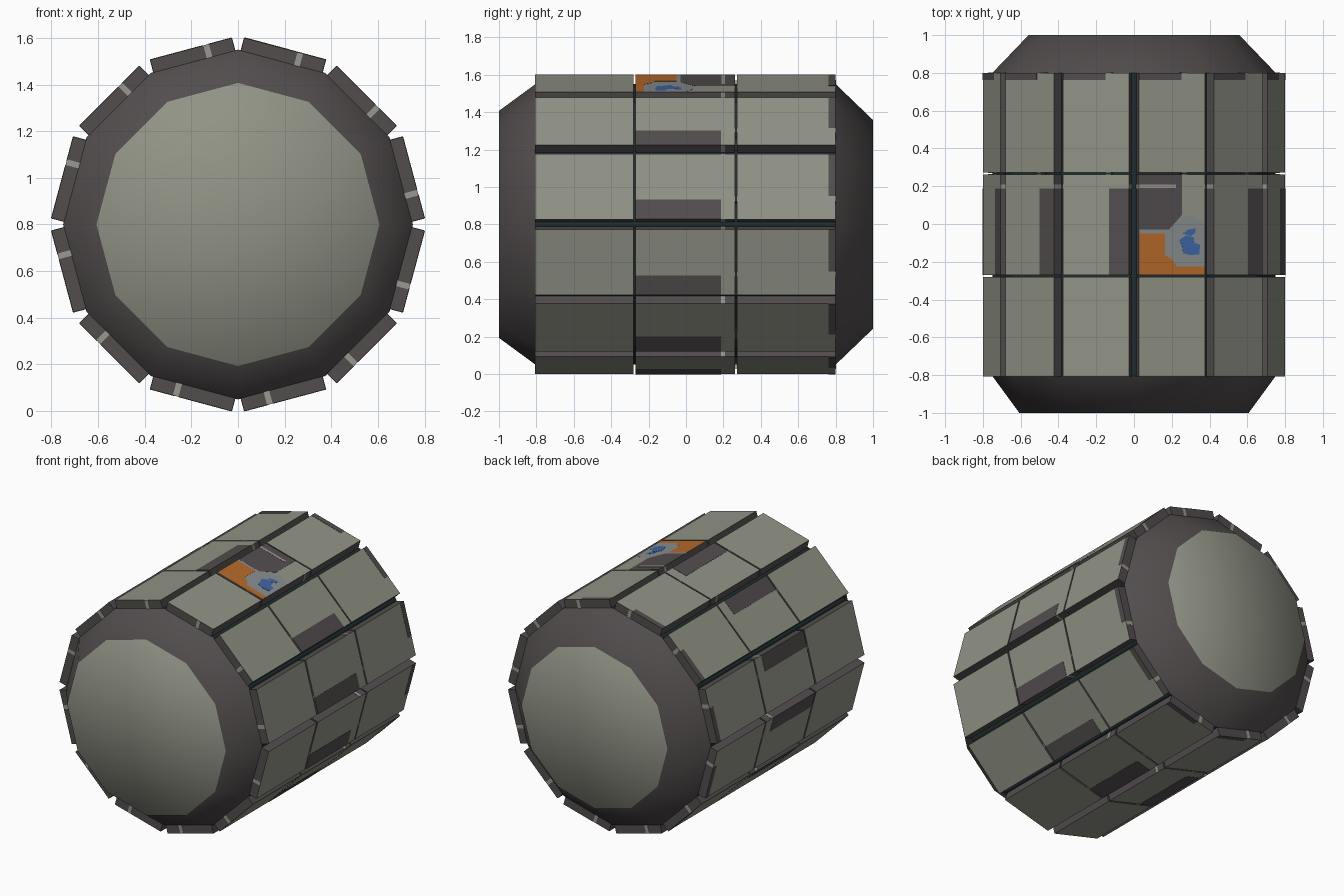
import bpy, bmesh, math
from mathutils import Vector

if "Cube" in bpy.data.objects:
    bpy.data.objects.remove(bpy.data.objects["Cube"])

SIDES, CZ = 12, 0.80            # twelve-sided barrel lying along y
R_IN, R_OUT, HW = 0.722, 0.78, 0.181   # panel inner/outer distance, half width


def mat(name, rgb):
    m = bpy.data.materials.new(name)
    m.diffuse_color = (*rgb, 1)
    m.use_nodes = True
    m.node_tree.nodes["Principled BSDF"].inputs["Base Color"].default_value = m.diffuse_color
    return m


PANEL = mat("grey_green", (0.285, 0.292, 0.238))
DARK = mat("dark_grey", (0.085, 0.074, 0.075))
TEAL = mat("dark_teal", (0.014, 0.026, 0.028))
LIGHT = mat("light_stripe", (0.32, 0.31, 0.28))
ORANGE = mat("orange", (0.47, 0.145, 0.025))
BLUEGREY = mat("blue_grey", (0.25, 0.27, 0.27))
BLUE = mat("blue", (0.05, 0.13, 0.38))


def finish(bm, name, mats, smooth=False):
    bmesh.ops.recalc_face_normals(bm, faces=bm.faces)
    for f in bm.faces:
        f.smooth = smooth
    me = bpy.data.meshes.new(name)
    bm.to_mesh(me)
    bm.free()
    for m in mats:
        me.materials.append(m)
    ob = bpy.data.objects.new(name, me)
    bpy.context.collection.objects.link(ob)
    return ob


def place(deg, t, y, r):
    """Point in a side's own frame: t clockwise, y along, r outward."""
    a = math.radians(deg)
    return Vector((r * math.cos(a) + t * math.sin(a), y,
                   CZ + r * math.sin(a) - t * math.cos(a)))


def prism(bm, deg, outline, r0, r1, top=0, rest=0):
    lo = [bm.verts.new(place(deg, t, y, r0)) for t, y in outline]
    hi = [bm.verts.new(place(deg, t, y, r1)) for t, y in outline]
    n = len(outline)
    bm.faces.new(hi).material_index = top
    bm.faces.new(lo[::-1]).material_index = rest
    for i in range(n):
        j = (i + 1) % n
        bm.faces.new((lo[i], lo[j], hi[j], hi[i])).material_index = rest


def rect(t0, t1, y0, y1):
    return [(t0, y0), (t1, y0), (t1, y1), (t0, y1)]


def ring(bm, y, r):
    return [bm.verts.new((r * math.cos(k * math.tau / SIDES), y,
                          CZ + r * math.sin(k * math.tau / SIDES)))
            for k in range(SIDES)]


def bridge(bm, a, b):
    for i in range(SIDES):
        j = (i + 1) % SIDES
        bm.faces.new((a[i], a[j], b[j], b[i])).material_index = 0


# Inner barrel seen in the gaps
bm = bmesh.new()
bridge(bm, ring(bm, -0.805, 0.75), ring(bm, 0.80, 0.75))
finish(bm, "barrel_core", [TEAL])

# Tapered ends with light caps
for name, y0, y1, r in (("front_end", -0.805, -1.0, 0.607),
                        ("back_end", 0.80, 1.0, 0.558)):
    bm = bmesh.new()
    outer, inner = ring(bm, y0, 0.75), ring(bm, y1, r)
    bridge(bm, outer, inner)
    hub = bm.verts.new((0, y1, CZ))
    for i in range(SIDES):
        f = bm.faces.new((inner[i], inner[(i + 1) % SIDES], hub))
        f.material_index = 1
    ob = finish(bm, name, [DARK, PANEL], smooth=True)
    # make the outward direction explicit for the open shell
    me = ob.data
    if sum(p.normal.y for p in me.polygons) * y1 < 0:
        me.flip_normals()

angles = [15 + 30 * k for k in range(SIDES)]
rows = {"front": (-0.807, -0.281), "middle": (-0.269, 0.262), "back": (0.272, 0.80)}

# Three rows of raised panels, light outside and dark edges
for name, (y0, y1) in rows.items():
    bm = bmesh.new()
    for a in angles:
        prism(bm, a, rect(-HW, HW, y0, y1), R_IN, R_OUT, 0, 1)
    finish(bm, name + "_panels", [PANEL, DARK])

    # light notch marks on the panel ends
    bm = bmesh.new()
    for a in angles:
        prism(bm, a, rect(0.055, 0.08, y0 - 0.0015, y1 + 0.0015), R_IN, R_OUT - 0.001)
    finish(bm, name + "_end_marks", [LIGHT])

# Light marks across the long edges of the middle row
bm = bmesh.new()
for a in angles:
    prism(bm, a, rect(-HW - 0.0015, HW + 0.0015, 0.188, 0.208), R_IN, R_OUT - 0.001)
finish(bm, "middle_side_marks", [LIGHT])

# Dark painted patches on the middle and back rows
LIFT = R_OUT + 0.0015
bm = bmesh.new()
for a in angles:
    if a != 75:
        prism(bm, a, rect(0.073, HW, -0.269, 0.187), R_OUT, LIFT)
    prism(bm, a, rect(-HW, 0.052, 0.762, 0.80), R_OUT, LIFT)
finish(bm, "dark_patches", [DARK])


# Painted panel on top
def paint(name, material, outline, lift):
    b = bmesh.new()
    prism(b, 75, [((x - 0.202) / 0.966, y) for x, y in outline],
          R_OUT, R_OUT + lift)
    finish(b, name, [material])


paint("painted_base", BLUEGREY, [(0.028, -0.269), (0.376, -0.269), (0.376, 0.0),
      (0.31, 0.04), (0.25, 0.04), (0.18, -0.03), (0.028, -0.03)], 0.001)
paint("painted_dark", DARK, [(0.028, -0.03), (0.185, -0.03), (0.255, 0.05),
      (0.255, 0.262), (0.028, 0.262)], 0.0015)
paint("painted_stripe", LIGHT, [(0.028, 0.19), (0.222, 0.19), (0.222, 0.208),
      (0.028, 0.208)], 0.0025)
paint("painted_orange", ORANGE, [(0.028, -0.269), (0.376, -0.269), (0.376, -0.225),
      (0.225, -0.225), (0.205, -0.19), (0.165, -0.165), (0.165, -0.05),
      (0.028, -0.05)], 0.002)
paint("painted_blue_large", BLUE, [(0.26, -0.155), (0.30, -0.165), (0.345, -0.16),
      (0.35, -0.11), (0.32, -0.10), (0.315, -0.07), (0.275, -0.06),
      (0.24, -0.085), (0.255, -0.12)], 0.002)
paint("painted_blue_small", BLUE, [(0.262, -0.05), (0.30, -0.065), (0.325, -0.045),
      (0.325, -0.022), (0.285, -0.03)], 0.002)
